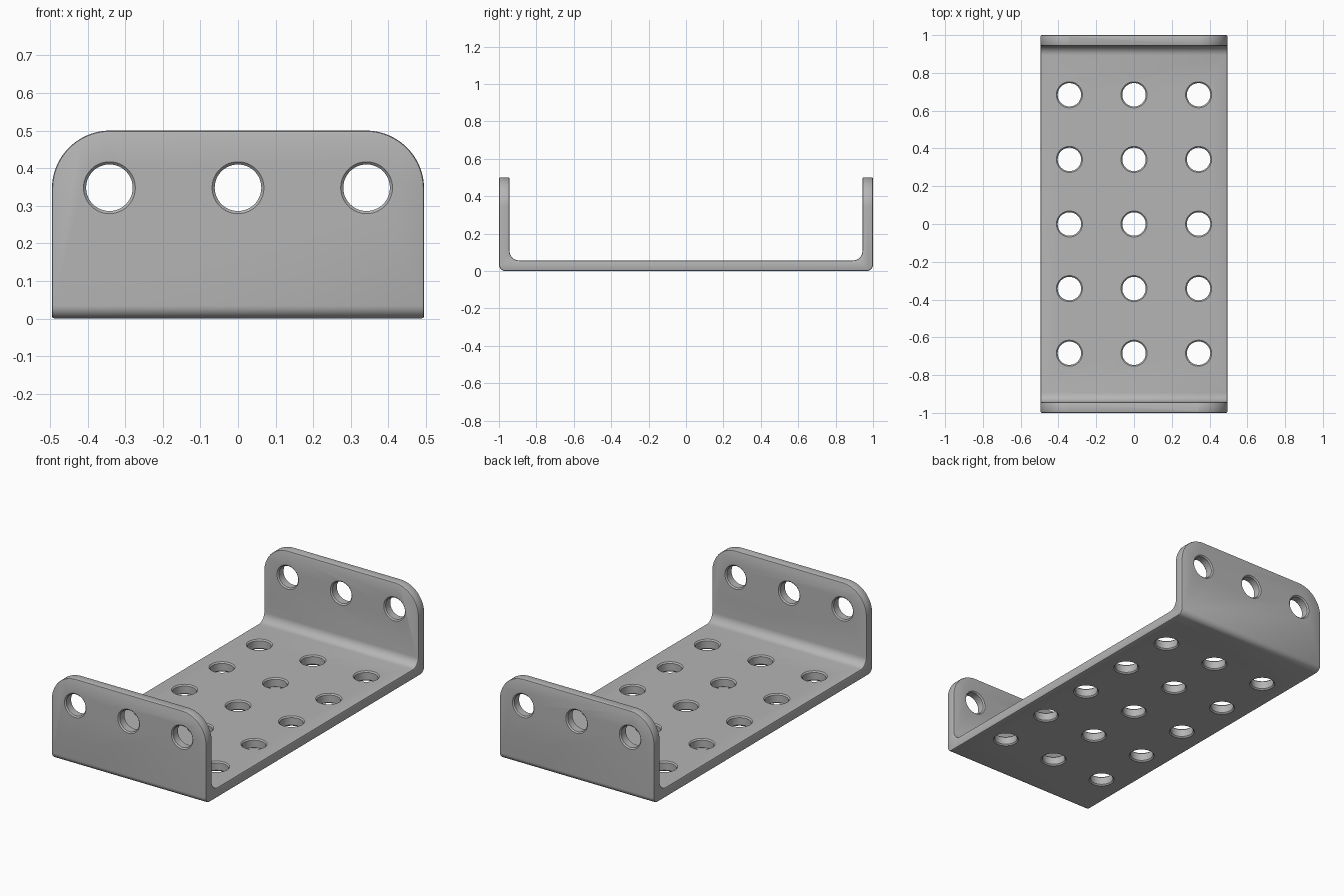
import bpy, bmesh
from math import sin, cos, pi, radians
from mathutils import Matrix, Vector

old = bpy.data.objects.get("Cube")
if old:
    bpy.data.objects.remove(old, do_unlink=True)

HALF_W, HALF_L, HEIGHT, THICK = 0.495, 1.0, 0.5, 0.057
BEND_OUT, BEND_IN, CORNER, EDGE = 0.035, 0.05, 0.155, 0.007
HOLE_R, PITCH, FLANGE_HOLE_Z = 0.062, 0.342, 0.348

grey = bpy.data.materials.new("metal_grey")
grey.use_nodes = True
colour = (0.46, 0.46, 0.46, 1)
grey.diffuse_color = colour
grey.node_tree.nodes["Principled BSDF"].inputs["Base Color"].default_value = colour


def make(name, bm):
    bmesh.ops.recalc_face_normals(bm, faces=bm.faces)
    mesh = bpy.data.meshes.new(name)
    bm.to_mesh(mesh)
    bm.free()
    mesh.materials.append(grey)
    ob = bpy.data.objects.new(name, mesh)
    bpy.context.collection.objects.link(ob)
    return ob


def arc(cx, cy, r, start, end, steps):
    angles = [radians(start + (end - start) * i / steps) for i in range(steps + 1)]
    return [(cx + r * cos(a), cy + r * sin(a)) for a in angles]


def prism(name, outline, place, depth):
    """Extrude a closed outline; place maps (u, v, d) to a 3D point."""
    bm = bmesh.new()
    face = bm.faces.new([bm.verts.new(place(u, v, -depth)) for u, v in outline])
    ext = bmesh.ops.extrude_face_region(bm, geom=[face])["geom"]
    move = Vector(place(0, 0, depth)) - Vector(place(0, 0, -depth))
    bmesh.ops.translate(bm, vec=move, verts=[g for g in ext if isinstance(g, bmesh.types.BMVert)])
    return make(name, bm)


def add_hole(bm, matrix):
    """Chamfered hole cutter along local z, centred on the sheet."""
    h, n = THICK / 2, 48
    over = 0.01
    levels = [(-h - over, HOLE_R + EDGE + over), (EDGE - h, HOLE_R),
              (h - EDGE, HOLE_R), (h + over, HOLE_R + EDGE + over)]
    rings = [[bm.verts.new(matrix @ Vector((r * cos(2 * pi * i / n), r * sin(2 * pi * i / n), z)))
              for i in range(n)] for z, r in levels]
    for a, b in zip(rings, rings[1:]):
        for i in range(n):
            j = (i + 1) % n
            bm.faces.new((a[i], a[j], b[j], b[i]))
    bm.faces.new(rings[0][::-1])
    bm.faces.new(rings[-1])


# Bent sheet: half of the U section, mirrored to the other side
inner = HALF_L - THICK
right = arc(HALF_L - BEND_OUT, BEND_OUT, BEND_OUT, -90, 0, 8)
right += [(HALF_L, HEIGHT), (inner, HEIGHT)]
right += arc(inner - BEND_IN, THICK + BEND_IN, BEND_IN, 0, -90, 8)
section = right + [(-y, z) for y, z in reversed(right)]
bracket = prism("channel_bracket", section, lambda u, v, d: (d, u, v), HALF_W)

# Rounded front silhouette that trims the flange corners
side = [(HALF_W + 0.1, -0.1), (HALF_W + 0.1, HEIGHT - CORNER - 0.05), (HALF_W, HEIGHT - CORNER - 0.05)]
side = [(HALF_W, -0.1)] + arc(HALF_W - CORNER, HEIGHT - CORNER, CORNER, 0, 90, 24)
trim = prism("corner_trim", side + [(-x, z) for x, z in reversed(side)],
             lambda u, v, d: (u, d, v), HALF_L + 0.1)

# Hole cutters: a grid through the base and a row through each flange
bm = bmesh.new()
for col in (-1, 0, 1):
    for row in range(-2, 3):
        add_hole(bm, Matrix.Translation((col * PITCH, row * PITCH, THICK / 2)))
    for s in (-1, 1):
        add_hole(bm, Matrix.Translation((col * PITCH, s * (HALF_L - THICK / 2), FLANGE_HOLE_Z))
                 @ Matrix.Rotation(pi / 2, 4, 'X'))
holes = make("hole_cutters", bm)

# Trim, round the edges, then drill
bpy.ops.object.select_all(action='DESELECT')
bracket.select_set(True)
bpy.context.view_layer.objects.active = bracket


def boolean(operation, cutter):
    mod = bracket.modifiers.new(operation, 'BOOLEAN')
    mod.operation, mod.object, mod.solver = operation, cutter, 'EXACT'
    bpy.ops.object.modifier_apply(modifier=mod.name)
    bpy.data.objects.remove(cutter, do_unlink=True)


boolean('INTERSECT', trim)
bevel = bracket.modifiers.new("edge_round", 'BEVEL')
bevel.width, bevel.segments = EDGE, 2
bevel.limit_method, bevel.angle_limit = 'ANGLE', radians(40)
bevel.use_clamp_overlap = False
bpy.ops.object.modifier_apply(modifier=bevel.name)
boolean('DIFFERENCE', holes)
bpy.ops.object.shade_smooth_by_angle(angle=radians(30))
